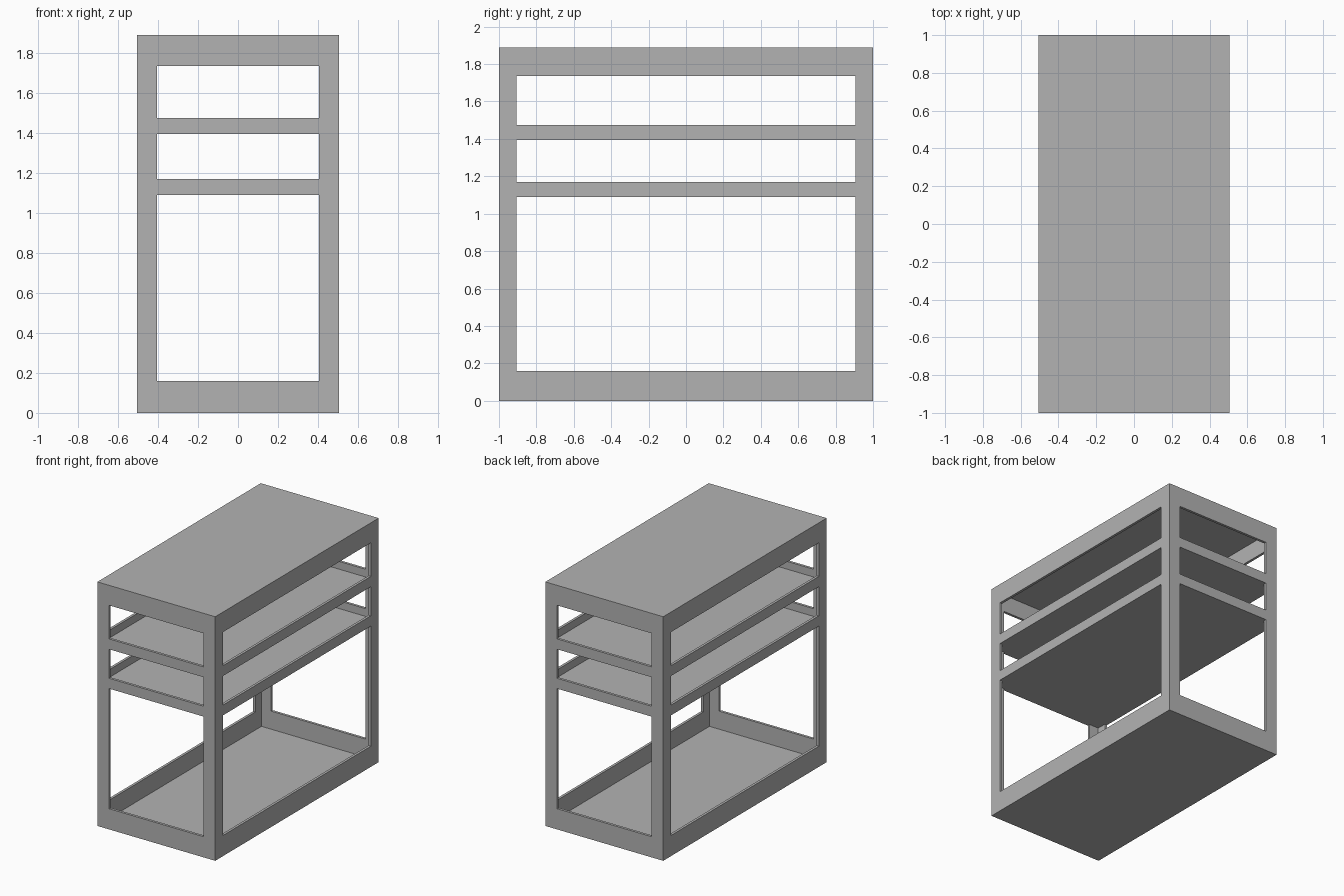
import bpy
import bmesh
from mathutils import Vector

cube = bpy.data.objects.get("Cube")
if cube:
    bpy.data.objects.remove(cube, do_unlink=True)

# Overall size, sheet thickness, corner post width
W, D, H = 1.01, 2.0, 1.89
T = 0.02
POST = 0.1
# Bottom and top of each opening; the rails lie between them
OPENINGS = [(0.16, 1.09), (1.17, 1.395), (1.475, 1.735)]

grey = bpy.data.materials.new("plain grey")
grey.use_nodes = True
colour = (0.45, 0.45, 0.45, 1)
grey.diffuse_color = colour
grey.node_tree.nodes["Principled BSDF"].inputs["Base Color"].default_value = colour


def add_box(bm, size, z):
    """Box centred on the z axis with its underside at z."""
    bmesh.ops.create_cube(bm, size=1)
    bmesh.ops.scale(bm, vec=size, verts=bm.verts)
    bmesh.ops.translate(bm, vec=(0, 0, z + size[2] / 2), verts=bm.verts)


def finish(bm, name):
    mesh = bpy.data.meshes.new(name)
    bmesh.ops.recalc_face_normals(bm, faces=bm.faces)
    bm.to_mesh(mesh)
    bm.free()
    mesh.materials.append(grey)
    obj = bpy.data.objects.new(name, mesh)
    bpy.context.collection.objects.link(obj)
    return obj


# Outer shell: a box sliced along the edges of its openings
bm = bmesh.new()
add_box(bm, (W, D, H), 0)
half_x, half_y = W / 2 - POST, D / 2 - POST + 0.005
cuts = [(Vector((s * half_x, 0, 0)), Vector((1, 0, 0))) for s in (-1, 1)]
cuts += [(Vector((0, s * half_y, 0)), Vector((0, 1, 0))) for s in (-1, 1)]
cuts += [(Vector((0, 0, z)), Vector((0, 0, 1))) for pair in OPENINGS for z in pair]
for point, normal in cuts:
    geom = bm.verts[:] + bm.edges[:] + bm.faces[:]
    bmesh.ops.bisect_plane(bm, geom=geom, plane_co=point, plane_no=normal)


def is_opening(face):
    c = face.calc_center_median()
    inside = any(low < c.z < high for low, high in OPENINGS)
    on_post = abs(c.x) > half_x and abs(c.y) > half_y
    return inside and not on_post


holes = [f for f in bm.faces if is_opening(f)]
bmesh.ops.delete(bm, geom=holes, context='FACES')
frame = finish(bm, "frame")

# Sheet thickness, growing inwards
solid = frame.modifiers.new("sheet thickness", 'SOLIDIFY')
solid.thickness = T
solid.offset = -1
solid.use_even_offset = True
solid.use_quality_normals = True

# Shelves, flush with the underside of the rails
for name, z in (("lower_shelf", OPENINGS[0][1]), ("upper_shelf", OPENINGS[1][1])):
    bm = bmesh.new()
    add_box(bm, (W - 2 * T, D - 2 * T, T), z)
    finish(bm, name)
